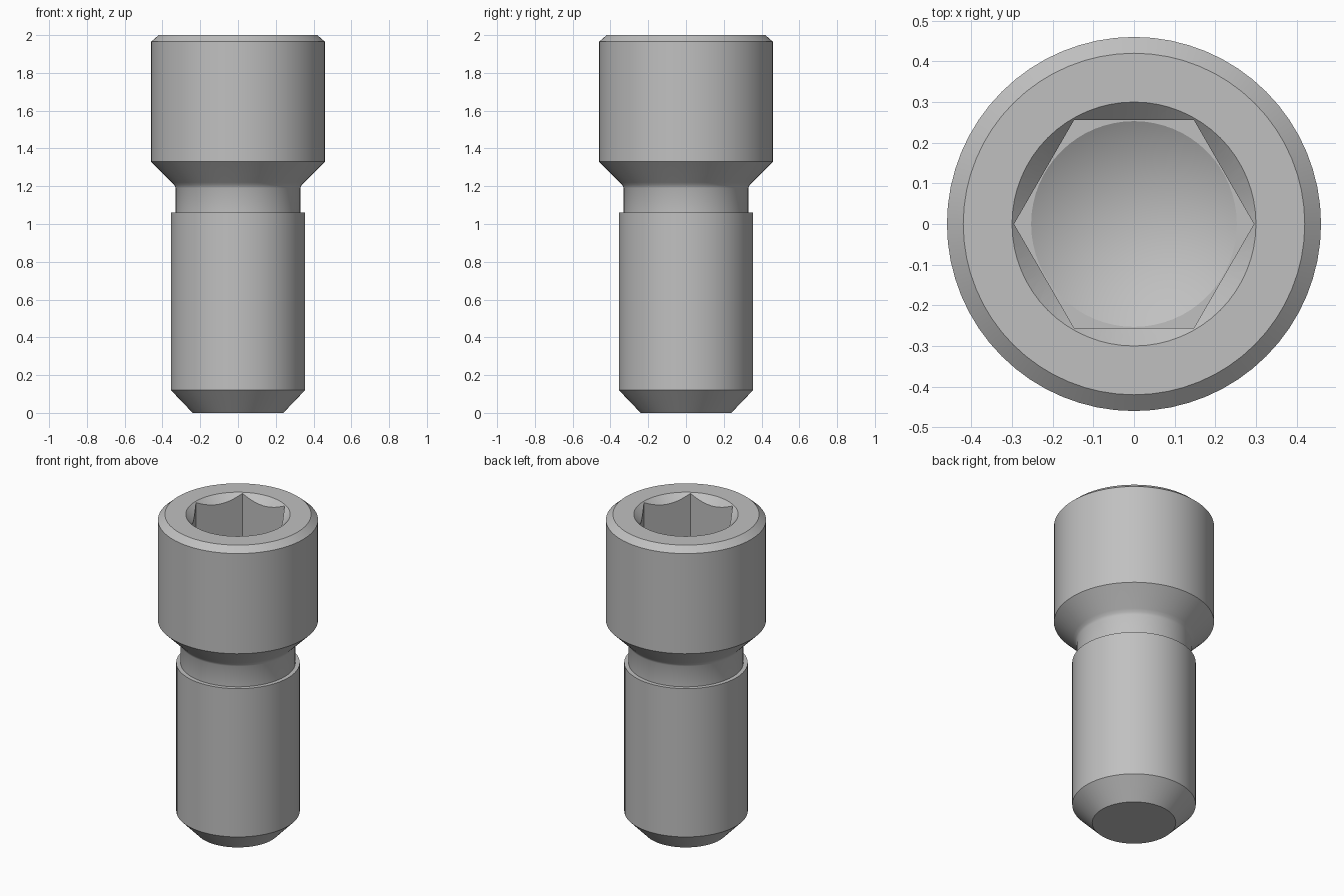
import bpy, bmesh, math

SEGMENTS = 64
TOP = 2.0
FLOOR = 1.6          # bottom of the hexagonal socket walls

cube = bpy.data.objects.get("Cube")
if cube:
    bpy.data.objects.remove(cube, do_unlink=True)

steel = bpy.data.materials.new("grey steel")
steel.use_nodes = True
grey = (0.53, 0.53, 0.53, 1)
steel.diffuse_color = grey
steel.node_tree.nodes["Principled BSDF"].inputs["Base Color"].default_value = grey


def lathe(name, profile, segments=SEGMENTS):
    """Turn a closed (radius, z) profile, axis to axis, around z."""
    bm = bmesh.new()
    points = [bm.verts.new((r, 0, z)) for r, z in profile]
    edges = [bm.edges.new(pair) for pair in zip(points, points[1:])]
    bmesh.ops.spin(bm, geom=points + edges, cent=(0, 0, 0), axis=(0, 0, 1),
                   angle=math.tau, steps=segments)
    bmesh.ops.remove_doubles(bm, verts=bm.verts, dist=1e-5)
    bmesh.ops.recalc_face_normals(bm, faces=bm.faces)
    mesh = bpy.data.meshes.new(name)
    bm.to_mesh(mesh)
    bm.free()
    obj = bpy.data.objects.new(name, mesh)
    mesh.materials.append(steel)
    bpy.context.collection.objects.link(obj)
    return obj


# Turned body: pointed end, shank, relieved neck, flared head
screw = lathe("socket_screw", [
    (0, 0), (0.24, 0), (0.355, 0.12), (0.355, 1.06), (0.33, 1.06),
    (0.33, 1.19), (0.336, 1.205), (0.35, 1.22), (0.46, 1.33),
    (0.46, 1.965), (0.42, TOP), (0, TOP)])

# Socket cutters: six-sided hole, lead-in chamfer, drilled cone at the bottom
cutters = [
    lathe("hex_cutter", [(0, FLOOR), (0.295, FLOOR),
                         (0.295, TOP + 0.1), (0, TOP + 0.1)], 6),
    lathe("chamfer_cutter", [(0, TOP - 0.3), (0.4, TOP + 0.1), (0, TOP + 0.1)]),
    lathe("drill_cutter", [(0, FLOOR - 0.15), (0.253, FLOOR),
                           (0.2, FLOOR + 0.05), (0, FLOOR + 0.05)]),
]
bpy.context.view_layer.objects.active = screw
for cutter in cutters:
    cut = screw.modifiers.new(cutter.name, "BOOLEAN")
    cut.operation = "DIFFERENCE"
    cut.solver = "EXACT"
    cut.object = cutter
    bpy.ops.object.modifier_apply(modifier=cut.name)
    bpy.data.objects.remove(cutter, do_unlink=True)

bpy.ops.object.select_all(action="DESELECT")
screw.select_set(True)
bpy.ops.object.shade_smooth_by_angle(angle=math.radians(25))
